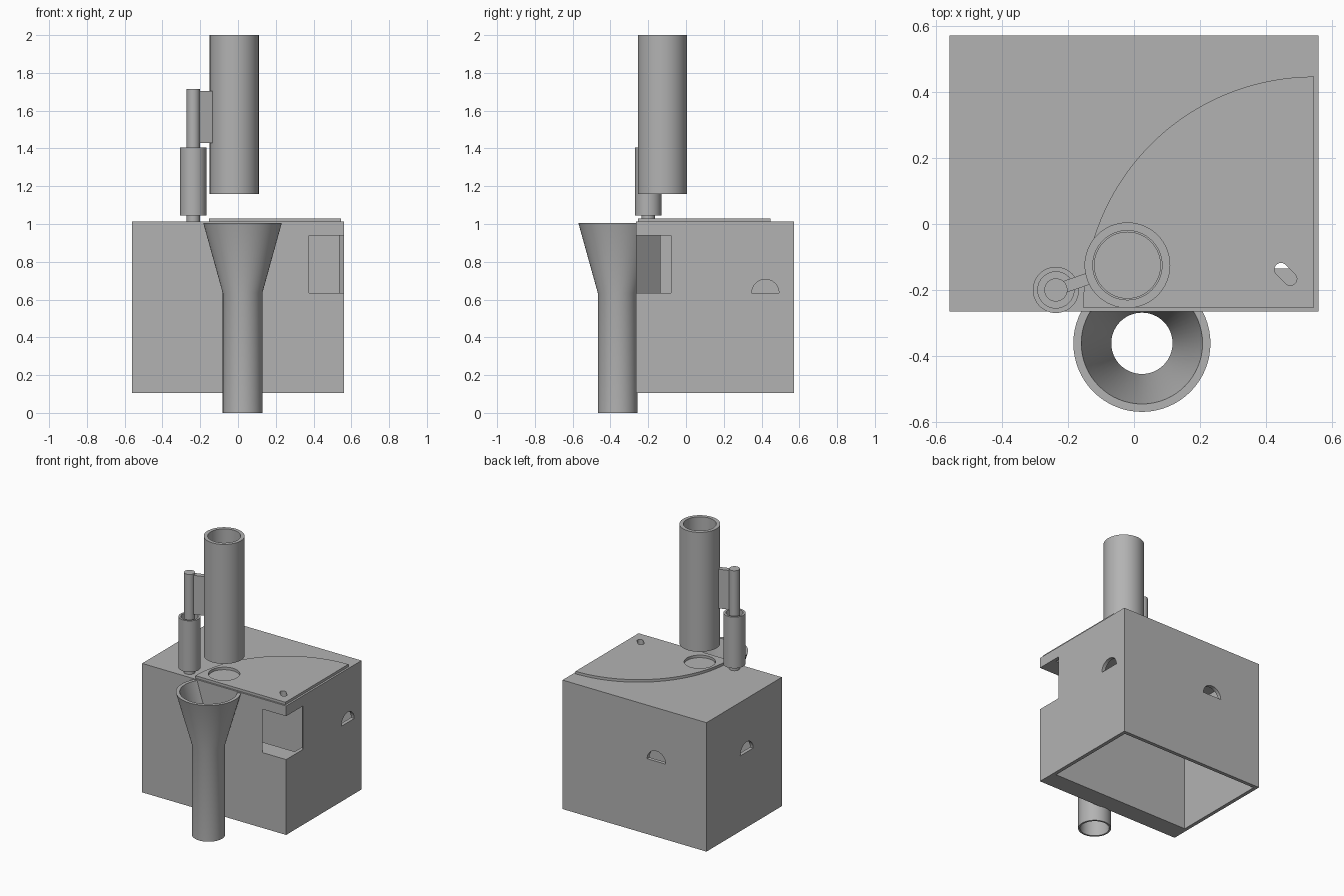
import bpy, bmesh
from math import sin, cos, pi, atan2, radians
from mathutils import Matrix, Vector

if "Cube" in bpy.data.objects:
    bpy.data.objects.remove(bpy.data.objects["Cube"])

grey = bpy.data.materials.new("plain_grey")
grey.use_nodes = True
COLOR = (0.45, 0.45, 0.45, 1)
grey.diffuse_color = COLOR
grey.node_tree.nodes["Principled BSDF"].inputs["Base Color"].default_value = COLOR


def finish(name, bm, smooth=False):
    bmesh.ops.remove_doubles(bm, verts=bm.verts, dist=1e-5)
    bmesh.ops.recalc_face_normals(bm, faces=bm.faces)
    mesh = bpy.data.meshes.new(name)
    bm.to_mesh(mesh)
    bm.free()
    mesh.materials.append(grey)
    obj = bpy.data.objects.new(name, mesh)
    bpy.context.collection.objects.link(obj)
    if smooth:
        select(obj)
        bpy.ops.object.shade_smooth_by_angle(angle=radians(30))
    return obj


def select(obj):
    bpy.ops.object.select_all(action='DESELECT')
    obj.select_set(True)
    bpy.context.view_layer.objects.active = obj


def prism(name, outline, z0, z1, matrix=Matrix()):
    """Extrude a flat outline from z0 to z1, then place it."""
    bm = bmesh.new()
    base = bm.faces.new([bm.verts.new((x, y, z0)) for x, y in outline])
    top = bmesh.ops.extrude_face_region(bm, geom=[base])
    verts = [g for g in top["geom"] if isinstance(g, bmesh.types.BMVert)]
    bmesh.ops.translate(bm, verts=verts, vec=(0, 0, z1 - z0))
    bmesh.ops.transform(bm, matrix=matrix, verts=bm.verts)
    return finish(name, bm)


def box(name, lo, hi):
    return prism(name, [(lo[0], lo[1]), (hi[0], lo[1]), (hi[0], hi[1]), (lo[0], hi[1])], lo[2], hi[2])


def lathe(name, profile, center, closed=True, steps=64):
    """Spin a radius/height profile around a vertical axis."""
    bm = bmesh.new()
    verts = [bm.verts.new((r, 0, z)) for r, z in profile]
    pairs = list(zip(verts, verts[1:]))
    if closed:
        pairs.append((verts[-1], verts[0]))
    edges = [bm.edges.new(p) for p in pairs]
    bmesh.ops.spin(bm, geom=verts + edges, cent=(0, 0, 0), axis=(0, 0, 1),
                   angle=2 * pi, steps=steps, use_merge=True)
    bmesh.ops.translate(bm, verts=bm.verts, vec=(*center, 0))
    return finish(name, bm, True)


def tube(name, center, outer, inner, z0, z1):
    return lathe(name, [(outer, z0), (outer, z1), (inner, z1), (inner, z0)], center)


def rod(name, center, r, z0, z1):
    return lathe(name, [(0, z0), (r, z0), (r, z1), (0, z1)], center, False)


def cut(obj, cutter, keep=False):
    mod = obj.modifiers.new("cut", 'BOOLEAN')
    mod.operation = 'DIFFERENCE'
    mod.solver = 'EXACT'
    mod.object = cutter
    select(obj)
    bpy.ops.object.modifier_apply(modifier=mod.name)
    if not keep:
        bpy.data.objects.remove(cutter)


def arc(r, a0, a1, n, cx=0, cy=0):
    return [(cx + r * cos(a0 + (a1 - a0) * i / n), cy + r * sin(a0 + (a1 - a0) * i / n))
            for i in range(n + 1)]


MAST = (-0.02, -0.125)
PIVOT = (-0.237, -0.2)

# Housing: open underneath, with a thick front wall
housing = box("housing", (-0.56, -0.265, 0.105), (0.56, 0.572, 1.012))
cut(housing, box("cavity", (-0.535, -0.135, 0), (0.535, 0.547, 0.985)))

# Diagonal channel through the front corner
channel = prism("channel", [(-0.131, -0.3), (0.131, -0.3), (0.131, 0.24), (-0.131, 0.24)],
                0.635, 0.94,
                Matrix.Translation((0.4675, -0.1725, 0)) @ Matrix.Rotation(pi / 4, 4, 'Z'))
cut(housing, channel)

# Half-round ports in three walls
upright = Matrix.Rotation(pi / 2, 4, 'X')
for x, y, turn in ((0.55, 0.42, pi / 2), (-0.55, 0.125, pi / 2), (-0.17, 0.56, 0)):
    place = Matrix.Translation((x, y, 0.635)) @ Matrix.Rotation(turn, 4, 'Z') @ upright
    cut(housing, prism("port", arc(0.072, 0, pi, 24), -0.06, 0.06, place))

# Quarter-round lid with its round window
lid = prism("lid", [(0.546, -0.253)] + arc(0.7, pi / 2, pi, 48, 0.546, -0.253), 1.012, 1.03)
cut(lid, rod("window", MAST, 0.1, 1.0, 1.1))

# Slanted slot through lid and housing top
slot_outline = arc(0.02, pi / 2, 3 * pi / 2, 8, -0.02) + arc(0.02, -pi / 2, pi / 2, 8, 0.02)
slot = prism("slot", slot_outline, 0.95, 1.1,
             Matrix.Translation((0.46, -0.152, 0)) @ Matrix.Rotation(-pi / 4, 4, 'Z'))
cut(lid, slot, True)
cut(housing, slot)

# Funnel and spout
lathe("funnel", [(0.105, 0), (0.105, 0.635), (0.208, 1.006), (0.184, 1.006),
                 (0.093, 0.635), (0.093, 0)], (0.024, -0.362))

# Tall pipe
tube("tall_pipe", MAST, 0.13, 0.105, 1.16, 2.0)

# Swivel support: pin, sleeve and rod
rod("pivot_pin", PIVOT, 0.035, 1.0, 1.06)
lathe("sleeve", [(0, 1.045), (0.07, 1.045), (0.07, 1.405), (0.055, 1.405),
                 (0.055, 1.075), (0, 1.075)], PIVOT, False)
rod("support_rod", PIVOT, 0.035, 1.07, 1.715)

# Web joining the rod to the pipe
span = Vector(MAST) - Vector(PIVOT)
prism("web", [(0.02, -0.018), (span.length - 0.118, -0.018),
              (span.length - 0.118, 0.018), (0.02, 0.018)], 1.43, 1.705,
      Matrix.Translation((*PIVOT, 0)) @ Matrix.Rotation(atan2(span.y, span.x), 4, 'Z'))
